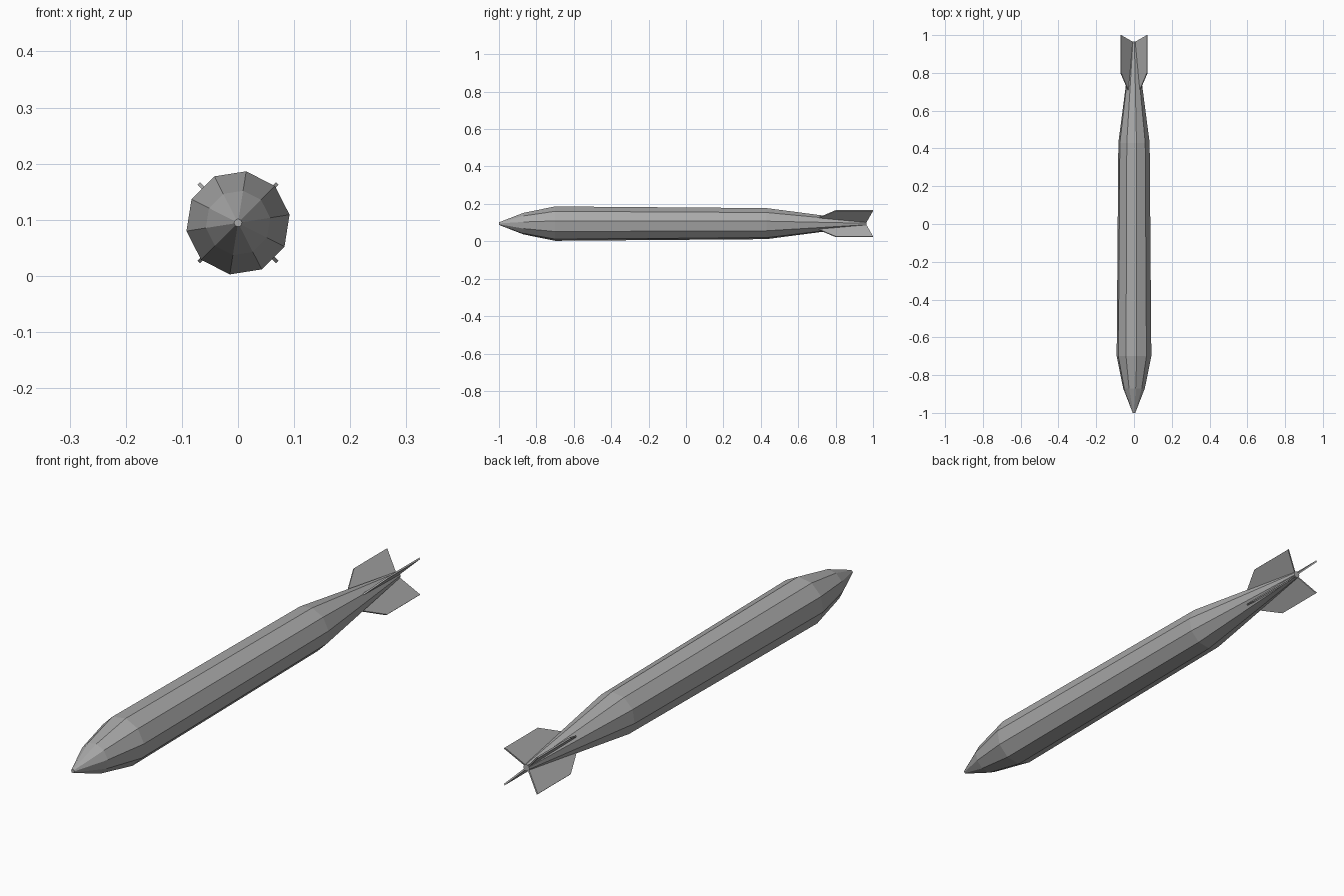
import bpy, bmesh, math
from mathutils import Matrix, Vector

cube = bpy.data.objects.get("Cube")
if cube:
    bpy.data.objects.remove(cube, do_unlink=True)

AXIS_Z = 0.0945
SIDES = 10

grey = bpy.data.materials.new("hull_grey")
grey.use_nodes = True
colour = (0.4, 0.4, 0.4, 1)
grey.diffuse_color = colour
grey.node_tree.nodes["Principled BSDF"].inputs["Base Color"].default_value = colour


def finish(bm, name):
    bmesh.ops.recalc_face_normals(bm, faces=bm.faces)
    mesh = bpy.data.meshes.new(name)
    bm.to_mesh(mesh)
    bm.free()
    mesh.materials.append(grey)
    obj = bpy.data.objects.new(name, mesh)
    obj.location.z = AXIS_Z
    bpy.context.collection.objects.link(obj)
    return obj


# Faceted hull: ten-sided rings along y, given as (y, radius)
profile = [(-1, 0.007), (-0.87, 0.058), (-0.7, 0.093), (0.43, 0.084), (0.966, 0.013)]
bm = bmesh.new()
rings = []
for y, r in profile:
    angles = [math.radians(9) + math.tau * i / SIDES for i in range(SIDES)]
    rings.append([bm.verts.new((r * math.cos(a), y, r * math.sin(a))) for a in angles])
for a, b in zip(rings, rings[1:]):
    for i in range(SIDES):
        j = (i + 1) % SIDES
        bm.faces.new((a[i], a[j], b[j], b[i]))
bm.faces.new(rings[0])
bm.faces.new(rings[-1])
finish(bm, "hull")

# Four diagonal tail fins: outline as (y, distance from axis)
outline = [(0.71, 0.045), (0.8, 0.099), (1, 0.099), (0.965, 0.012), (0.955, 0.004), (0.75, 0.02)]
THICK = 0.006
fin_names = ["upper_left_fin", "upper_right_fin", "lower_right_fin", "lower_left_fin"]
for k, name in enumerate(fin_names):
    bm = bmesh.new()
    face = bm.faces.new([bm.verts.new((r, y, -THICK / 2)) for y, r in outline])
    extruded = bmesh.ops.extrude_face_region(bm, geom=[face])["geom"]
    verts = [g for g in extruded if isinstance(g, bmesh.types.BMVert)]
    bmesh.ops.translate(bm, verts=verts, vec=Vector((0, 0, THICK)))
    turn = Matrix.Rotation(-math.radians(45 + 90 * k), 3, "Y")
    bmesh.ops.rotate(bm, verts=bm.verts, cent=(0, 0, 0), matrix=turn)
    finish(bm, name)
